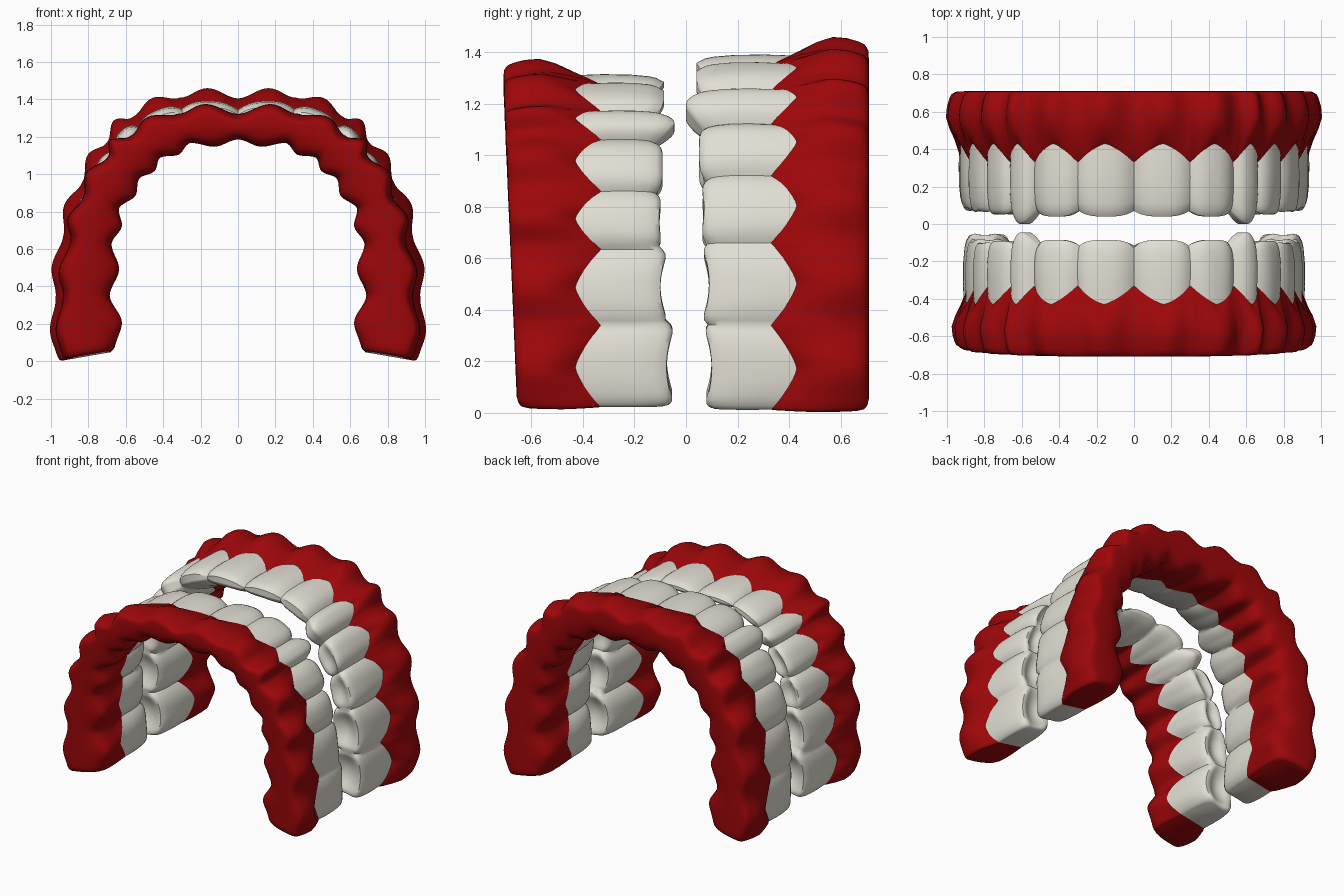
import bpy, bmesh, math
from mathutils import Vector

if "Cube" in bpy.data.objects:
    bpy.data.objects.remove(bpy.data.objects["Cube"])

def material(name, col):
    m = bpy.data.materials.new(name)
    m.diffuse_color = (*col, 1)
    m.use_nodes = True
    m.node_tree.nodes["Principled BSDF"].inputs["Base Color"].default_value = m.diffuse_color
    return m

RED = material("gum red", (0.34, 0.002, 0.003))
IVORY = material("tooth ivory", (0.76, 0.74, 0.66))
N = 16  # columns per tooth

# tooth boundaries (x, z) from the middle to the back, outer and inner side
UPPER_OUT = [(0, 1.34), (.30, 1.345), (.53, 1.25), (.66, 1.12), (.78, .92), (.87, .66), (.91, .34), (.90, .01)]
UPPER_IN = [(0, 1.21), (.27, 1.19), (.44, 1.10), (.55, .98), (.65, .82), (.69, .63), (.70, .35), (.67, .05)]
LOWER_OUT = [(0, 1.265), (.30, 1.27), (.53, 1.17), (.65, 1.06), (.775, .86), (.84, .635), (.88, .34), (.885, .02)]
LOWER_IN = [(0, 1.19), (.26, 1.17), (.42, 1.09), (.53, .98), (.64, .82), (.68, .63), (.69, .35), (.66, .06)]

# per tooth: outer bulge, inner bulge, tip thinning, middle pit, corner drop, corner power, cusp dip
SHAPE = [(.045, .03, .5, 0, .03, 3, 0), (.045, .03, .5, 0, .03, 3, 0),
         (.05, .03, .42, 0, .07, 1.8, 0), (.045, .035, .2, .03, .03, 4, 0),
         (.04, .035, .15, .035, .03, 5, .01), (.033, .045, .08, .04, .03, 8, .03),
         (.028, .05, .08, .04, .025, 9, .03)]

def column(outer, inner, tips, i, s, gum_scale, base_fn):
    """Gum section and tooth section at position s of tooth i."""
    O = Vector(outer[i]).lerp(Vector(outer[i + 1]), s)
    I = Vector(inner[i]).lerp(Vector(inner[i + 1]), s)
    d = (O - I).normalized()
    thick = (O - I).length
    bo, bi, thin, pit, drop, power, dip = SHAPE[i]
    a = abs(2 * s - 1)
    f = 1 - a ** 2.6                          # tooth roundness
    g = 0.5 + 0.5 * math.cos(math.pi * a)     # softer gum roundness
    m = .33 + .10 * (1 - a ** 1.35)           # scalloped gum margin
    q = max(0, (s - .87) / .13) if i == 6 else 0
    r = 1 - math.sqrt(max(0, 1 - q * q))      # rounding of the free end
    base = base_fn(O.y) - .03 * r
    to, ti = thick + bo * f, -bi * f + .015
    go, gi = thick + (bo + .008) * g, -bi * g

    def P(lat, y):
        lat = thick / 2 + (lat - thick / 2) * (1 - .13 * r)
        v = I + d * lat
        return Vector((v.x, y, v.y))

    # gum section: outer margin, bulge, base, inner margin
    k = gum_scale
    gum = [P(to, m), P(to * .5 + go * .5 + .018 * k, m + .025)]
    gum += [P(go + o * k, m + (base - m) * t) for t, o in
            ((.28, .045), (.5, .065), (.7, .06), (.86, .047), (.94, .036))]
    wide = go + .03 * k - gi
    gum += [P(gi + wide * w, base - e) for w, e in
            ((.98, .009), (.93, .002), (.8, 0), (.6, 0), (.42, .004), (.24, .015), (.1, .034))]
    gum += [P(gi + o, m + (base - m) * t) for t, o in
            ((.78, .003), (.62, -.004), (.4, -.003), (.2, .004))]
    gum += [P(ti, m)]

    # tooth section: outer face, biting edge, inner face
    e = tips[i] + drop * a ** power + dip * (1 - a * a) + .02 * r
    full = to - ti
    def inn(t):
        return ti + thin * full * t ** 1.4
    tooth = [P(to + o, m + (e - m) * t) for t, o in
             ((0, 0), (.3, .004), (.6, .003), (.82, -.004), (.91, -.011), (.97, -.022))]
    lo, hi = inn(1) + .024, to - .024
    tooth += [P(lo + (hi - lo) * w, e + pit * (1 - a * a) * (1 - (2 * w - 1) ** 2) ** 1.5)
              for w in (.9, .78, .64, .5, .36, .22, .1)]
    tooth += [P(inn(t) + o, m + (e - m) * t) for t, o in
              ((.97, .02), (.91, .009), (.82, .002), (.65, -.002), (.4, -.004), (.2, 0), (0, 0))]
    return gum, tooth

def loft(name, rings, mat, sign):
    bm = bmesh.new()
    vs = [[bm.verts.new((p.x, p.y * sign, p.z)) for p in r] for r in rings]
    for A, B in zip(vs, vs[1:]):
        for j in range(len(A) - 1):
            bm.faces.new((A[j], A[j + 1], B[j + 1], B[j]))
    bm.faces.new(vs[0])
    bm.faces.new(vs[-1][::-1])
    bmesh.ops.recalc_face_normals(bm, faces=bm.faces)
    # the skin must face outwards (up at the arch top)
    top = max(bm.faces, key=lambda q: q.calc_center_median().z)
    if top.normal.z < 0:
        bmesh.ops.reverse_faces(bm, faces=bm.faces)
    me = bpy.data.meshes.new(name)
    bm.to_mesh(me)
    bm.free()
    me.materials.append(mat)
    me.shade_smooth()
    me.set_sharp_from_angle(angle=math.radians(50))
    ob = bpy.data.objects.new(name, me)
    bpy.context.collection.objects.link(ob)

def arch(name, outer, inner, tips, gum_scale, base_fn, sign):
    half = [column(outer, inner, tips, i, j / N, gum_scale, base_fn)
            for i in range(7) for j in range(N)]
    half += [column(outer, inner, tips, 6, s, gum_scale, base_fn) for s in (.965, .985, 1)]
    for part, mat, k in (("gum", RED, 0), ("teeth", IVORY, 1)):
        right = [c[k] for c in half]
        left = [[Vector((-p.x, p.y, p.z)) for p in r] for r in right[:0:-1]]
        loft(name + "_" + part, left + right, mat, sign)

# upper arch at the back, lower arch at the front with a slanted base
arch("upper", UPPER_OUT, UPPER_IN, (.04, .04, 0, .045, .05, .05, .06), 1.0,
     lambda z: .71, 1)
arch("lower", LOWER_OUT, LOWER_IN, (.085, .085, .045, .085, .085, .06, .035), .88,
     lambda z: .655 + .055 * z / 1.3, -1)
